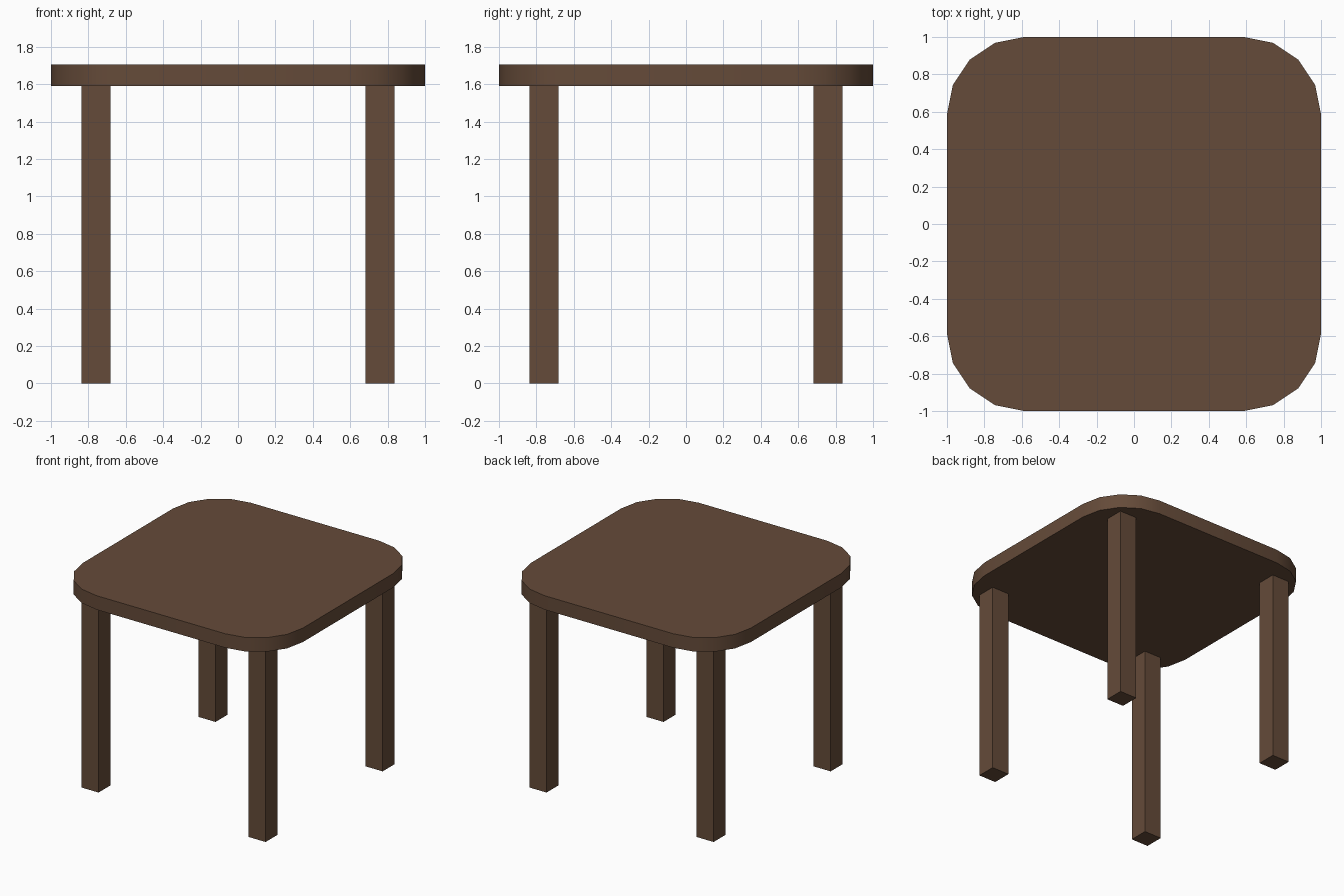
import bpy, bmesh, math

if "Cube" in bpy.data.objects:
    bpy.data.objects.remove(bpy.data.objects["Cube"])

wood = bpy.data.materials.new("dark brown wood")
wood.diffuse_color = (0.130, 0.070, 0.041, 1)
wood.use_nodes = True
wood.node_tree.nodes["Principled BSDF"].inputs["Base Color"].default_value = wood.diffuse_color

TOP_Z, UNDER_Z = 1.705, 1.59
LEG_IN, LEG_OUT = 0.681, 0.838
RADIUS, SEGMENTS = 0.415, 4


def prism(name, outline, z0, z1):
    """Extrude a closed counter-clockwise outline from z0 up to z1."""
    bm = bmesh.new()
    base = bm.faces.new([bm.verts.new((x, y, z0)) for x, y in outline])
    ext = bmesh.ops.extrude_face_region(bm, geom=[base], use_keep_orig=True)
    verts = [g for g in ext["geom"] if isinstance(g, bmesh.types.BMVert)]
    bmesh.ops.translate(bm, verts=verts, vec=(0, 0, z1 - z0))
    bmesh.ops.recalc_face_normals(bm, faces=bm.faces)
    mesh = bpy.data.meshes.new(name)
    bm.to_mesh(mesh)
    bm.free()
    mesh.materials.append(wood)
    obj = bpy.data.objects.new(name, mesh)
    bpy.context.collection.objects.link(obj)
    return obj


# Table top: square with rounded corners
c = 1 - RADIUS
outline = []
for i, (sx, sy) in enumerate([(1, 1), (-1, 1), (-1, -1), (1, -1)]):
    for k in range(SEGMENTS + 1):
        a = math.pi / 2 * (i + k / SEGMENTS)
        outline.append((sx * c + RADIUS * math.cos(a), sy * c + RADIUS * math.sin(a)))
top = prism("table_top", outline, UNDER_Z, TOP_Z)
bpy.context.view_layer.objects.active = top
top.select_set(True)
bpy.ops.object.shade_smooth_by_angle(angle=math.radians(30))

# Four square legs
mid, h = (LEG_IN + LEG_OUT) / 2, (LEG_OUT - LEG_IN) / 2
for side, sx in (("left", -1), ("right", 1)):
    for end, sy in (("front", -1), ("back", 1)):
        x, y = sx * mid, sy * mid
        prism(f"{end}_{side}_leg",
              [(x - h, y - h), (x + h, y - h), (x + h, y + h), (x - h, y + h)],
              0, UNDER_Z)
